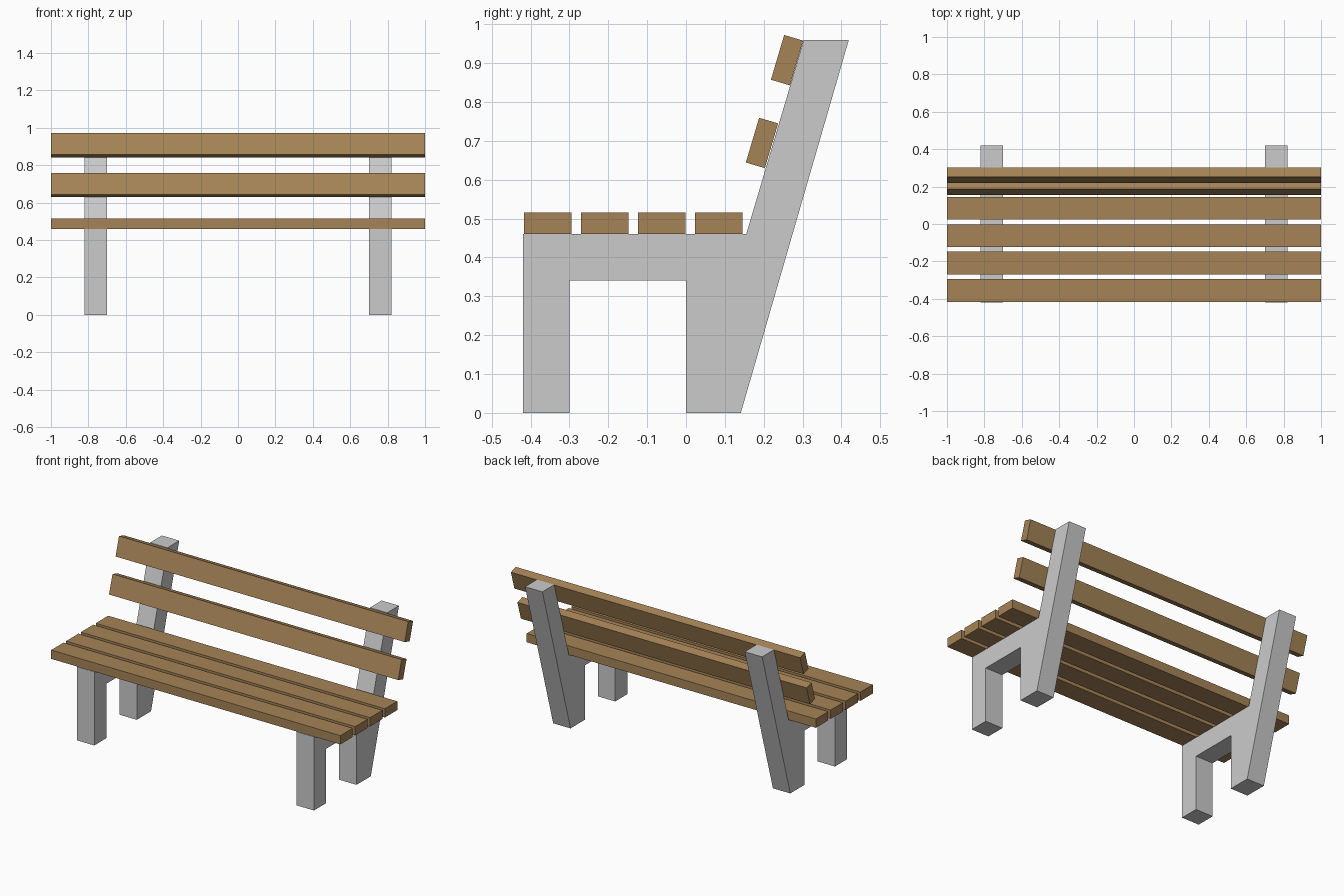
import bpy, bmesh
from math import radians
from mathutils import Matrix, Vector

if "Cube" in bpy.data.objects:
    bpy.data.objects.remove(bpy.data.objects["Cube"])

wood = bpy.data.materials.new("wood")
wood.diffuse_color = (0.38, 0.23, 0.095, 1)
wood.use_nodes = True
wood.node_tree.nodes["Principled BSDF"].inputs["Base Color"].default_value = wood.diffuse_color


def finish(name, bm, mat=None):
    bmesh.ops.recalc_face_normals(bm, faces=bm.faces)
    mesh = bpy.data.meshes.new(name)
    bm.to_mesh(mesh)
    bm.free()
    if mat:
        mesh.materials.append(mat)
    obj = bpy.data.objects.new(name, mesh)
    bpy.context.collection.objects.link(obj)
    return obj


def frame(name, x0, width, profile):
    bm = bmesh.new()
    face = bm.faces.new([bm.verts.new((x0, y, z)) for y, z in profile])
    out = bmesh.ops.extrude_face_region(bm, geom=[face])
    verts = [g for g in out["geom"] if isinstance(g, bmesh.types.BMVert)]
    bmesh.ops.translate(bm, verts=verts, vec=(width, 0, 0))
    return finish(name, bm)


def slat(name, y, z, depth, height, tilt=0):
    bm = bmesh.new()
    bmesh.ops.create_cube(bm, size=1, matrix=Matrix.Diagonal((2, depth, height, 1)))
    obj = finish(name, bm, wood)
    obj.location = Vector((0, y, z))
    obj.rotation_euler.x = radians(-tilt)
    return obj


# Concrete side frames: legs, seat rail and leaning back post in one profile
side = [(-0.42, 0), (-0.30, 0), (-0.30, 0.34), (0, 0.34), (0, 0), (0.141, 0),
        (0.419, 0.96), (0.303, 0.96), (0.155, 0.46), (-0.42, 0.46)]
frame("left_frame", -0.82, 0.12, side)
frame("right_frame", 0.70, 0.12, side)

# Seat slats
for i in range(4):
    slat(f"seat_slat_{i + 1}", -0.356 + i * 0.1467, 0.4875, 0.122, 0.055)

# Backrest slats, leaning with the posts
for i, (y, z) in enumerate([(0.1955, 0.6945), (0.260, 0.9075)]):
    slat(f"back_slat_{i + 1}", y, z, 0.051, 0.12, 16.5)
